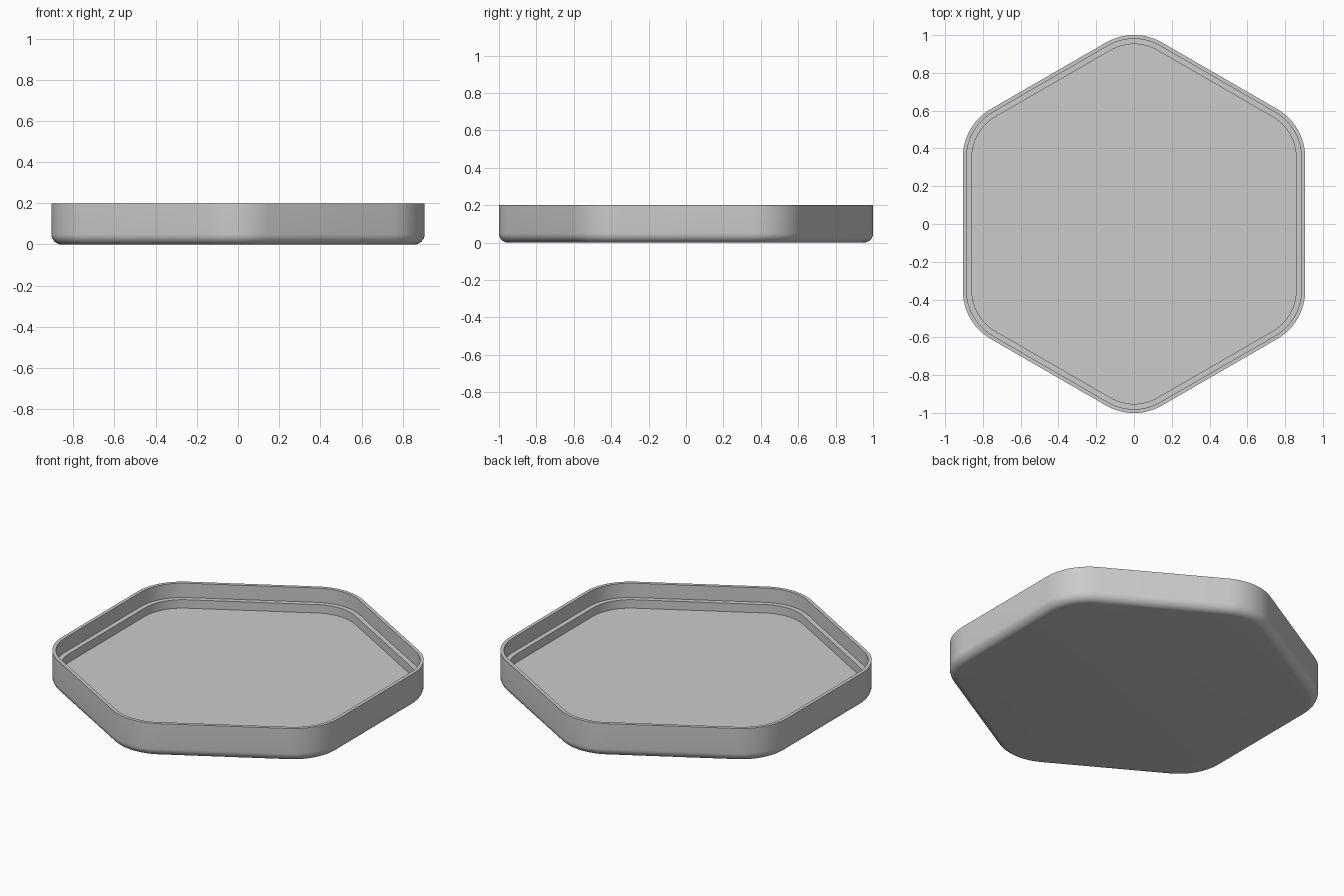
import bpy, bmesh
from math import sin, cos, pi, radians

old = bpy.data.objects.get("Cube")
if old:
    bpy.data.objects.remove(old, do_unlink=True)

APOTHEM, CORNER, HEIGHT = 0.906, 0.295, 0.2
FILLET, LEDGE, FLOOR = 0.05, 0.115, 0.065
RIM_INSET, FLOOR_INSET = 0.02, 0.048
ARC_STEPS, FILLET_STEPS = 12, 8

grey = bpy.data.materials.new("grey plastic")
grey.use_nodes = True
colour = (0.6, 0.6, 0.6, 1)
grey.diffuse_color = colour
grey.node_tree.nodes["Principled BSDF"].inputs["Base Color"].default_value = colour


def hexagon_ring(bm, inset, z):
    """Rounded hexagon, offset inward from the outer wall."""
    reach = (APOTHEM - CORNER) / cos(pi / 6)
    radius = CORNER - inset
    ring = []
    for k in range(6):
        a = radians(30 + 60 * k)
        for i in range(ARC_STEPS + 1):
            t = a + radians(60 * i / ARC_STEPS - 30)
            ring.append(bm.verts.new((reach * cos(a) + radius * cos(t),
                                      reach * sin(a) + radius * sin(t), z)))
    return ring


# Wall section: bottom fillet, outer wall, rim, stepped ledge, floor
section = []
for i in range(FILLET_STEPS + 1):
    t = pi / 2 * i / FILLET_STEPS
    section.append((FILLET * (1 - sin(t)), FILLET * (1 - cos(t))))
section += [(0, HEIGHT), (RIM_INSET, HEIGHT), (RIM_INSET, LEDGE),
            (FLOOR_INSET, LEDGE), (FLOOR_INSET, FLOOR)]

bm = bmesh.new()
rings = [hexagon_ring(bm, inset, z) for inset, z in section]
for low, high in zip(rings, rings[1:]):
    n = len(low)
    for i in range(n):
        j = (i + 1) % n
        bm.faces.new((low[i], low[j], high[j], high[i]))
bm.faces.new(rings[0][::-1])   # underside
bm.faces.new(rings[-1])        # inner floor
bmesh.ops.recalc_face_normals(bm, faces=bm.faces[:])

mesh = bpy.data.meshes.new("hexagonal_tray")
bm.to_mesh(mesh)
bm.free()
mesh.materials.append(grey)
tray = bpy.data.objects.new("hexagonal_tray", mesh)
bpy.context.collection.objects.link(tray)
bpy.context.view_layer.objects.active = tray
tray.select_set(True)
bpy.ops.object.shade_smooth_by_angle(angle=radians(35))
